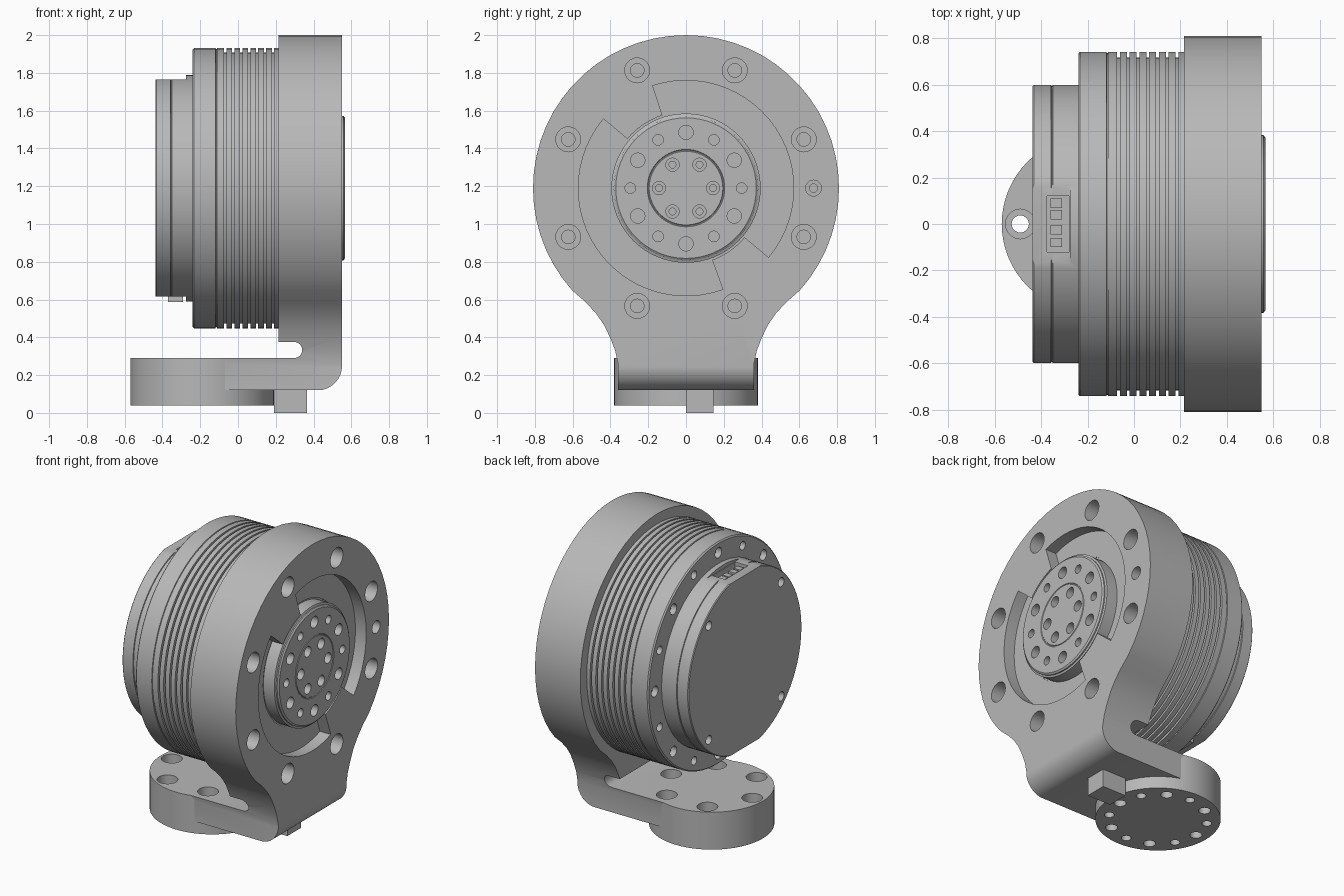
import bpy, bmesh, math
from mathutils import Vector

cube = bpy.data.objects.get("Cube")
if cube:
    bpy.data.objects.remove(cube)

grey = bpy.data.materials.new("machined grey")
grey.use_nodes = True
grey.diffuse_color = (0.48, 0.48, 0.48, 1)
grey.node_tree.nodes["Principled BSDF"].inputs["Base Color"].default_value = (0.48, 0.48, 0.48, 1)

AXIS = 1.19  # height of the motor axis
SEG = 64


def finish(name, bm):
    bmesh.ops.recalc_face_normals(bm, faces=bm.faces)
    mesh = bpy.data.meshes.new(name)
    bm.to_mesh(mesh)
    bm.free()
    mesh.materials.append(grey)
    obj = bpy.data.objects.new(name, mesh)
    bpy.context.collection.objects.link(obj)
    return obj


def add_lathe(bm, profile, centre=(0, AXIS), axis="x", seg=SEG):
    """Solid of revolution from (position along axis, radius) points."""
    rings = []
    for t, r in profile:
        ring = []
        for i in range(seg):
            a = 2 * math.pi * i / seg
            u, v = centre[0] + r * math.cos(a), centre[1] + r * math.sin(a)
            ring.append(bm.verts.new((t, u, v) if axis == "x" else (u, v, t)))
        rings.append(ring)
    for a, b in zip(rings, rings[1:]):
        for i in range(seg):
            j = (i + 1) % seg
            bm.faces.new((a[i], a[j], b[j], b[i]))
    bm.faces.new(rings[0])
    bm.faces.new(rings[-1])


def lathe(name, profile, **kw):
    bm = bmesh.new()
    add_lathe(bm, profile, **kw)
    return finish(name, bm)


def holes(name, groups, axis="x"):
    """Cutters: each group is (profile, list of centres)."""
    bm = bmesh.new()
    for profile, centres in groups:
        for c in centres:
            add_lathe(bm, profile, c, axis, 20)
    return finish(name, bm)


def prism(name, points, lo, hi, axis="x"):
    """Extrude a yz outline along x, or an xz outline along y."""
    bm = bmesh.new()
    def put(t, p):
        return bm.verts.new((t, p[0], p[1]) if axis == "x" else (p[0], t, p[1]))
    a = [put(lo, p) for p in points]
    b = [put(hi, p) for p in points]
    n = len(points)
    for i in range(n):
        j = (i + 1) % n
        bm.faces.new((a[i], a[j], b[j], b[i]))
    bm.faces.new(a)
    bm.faces.new(b)
    return finish(name, bm)


def box(name, lo, hi):
    return prism(name, [(lo[1], lo[2]), (hi[1], lo[2]), (hi[1], hi[2]), (lo[1], hi[2])], lo[0], hi[0])


def boolean(obj, cutter, op="DIFFERENCE"):
    mod = obj.modifiers.new("cut", "BOOLEAN")
    mod.object, mod.operation, mod.solver = cutter, op, "EXACT"
    bpy.context.view_layer.objects.active = obj
    bpy.ops.object.modifier_apply(modifier=mod.name)
    bpy.data.objects.remove(cutter)


def polar(radius, count, start=0, centre=(0, AXIS)):
    return [(centre[0] + radius * math.cos(math.radians(start) + 2 * math.pi * i / count),
             centre[1] + radius * math.sin(math.radians(start) + 2 * math.pi * i / count))
            for i in range(count)]


def arc(cx, cz, r, a0, a1, n):
    return [(cx + r * math.cos(math.radians(a0 + (a1 - a0) * i / n)),
             cz + r * math.sin(math.radians(a0 + (a1 - a0) * i / n))) for i in range(n + 1)]


# bracket: round head with a flared neck, trimmed to an L from the side
neck = [(0.53, 0.585), (0.475, 0.525), (0.435, 0.467), (0.4, 0.395), (0.375, 0.33), (0.36, 0.26), (0.36, 0.12)]
head = arc(0, AXIS, 0.81, 222, -42, 44)
outline = head + neck + [(-y, z) for y, z in reversed(neck)]
bracket = prism("bracket", outline, -0.19, 0.55)
side = [(0.215, 2.1), (0.6, 2.1), (0.6, 0.8), (0.551, 0.8)] + arc(0.42, 0.25, 0.131, 0, -90, 8)
side += [(-0.18, 0.119), (-0.18, 0.29)] + arc(0.297, 0.333, 0.043, -90, 90, 8) + [(0.215, 0.376)]
boolean(bracket, prism("bracket_trim", side, -1, 1, "y"), "INTERSECT")

# bracket pockets: hub opening, two sector recesses and bolt holes
boolean(bracket, lathe("hub_pocket", [(0.465, 0.405), (0.7, 0.405)]))
for a0, a1 in ((-40, 108), (140, 290)):
    sector = arc(0, AXIS, 0.57, a0, a1, 26) + arc(0, AXIS, 0.3, a1, a0, 26)
    boolean(bracket, prism("sector_recess", sector, 0.47, 0.7))
bolt = [(0.36, 0.036), (0.44, 0.036), (0.44, 0.066), (0.6, 0.066)]
pin = [(0.4, 0.022), (0.47, 0.022), (0.47, 0.042), (0.6, 0.042)]
boolean(bracket, holes("bolt_holes", [(bolt, polar(0.675, 8, 22.5)), (pin, [(0.675, AXIS)])]))

# foot: round pad with six through holes and six blind ones below
FOOT = (-0.19, 0)
foot = lathe("foot_pad", [(0.04, 0.38), (0.29, 0.38)], centre=FOOT, axis="z")
through = [(-0.1, 0.037), (0.17, 0.037), (0.17, 0.064), (0.4, 0.064)]
blind = [(-0.1, 0.03), (0.11, 0.03)]
centres = polar(0.3, 6, 0, FOOT)
boolean(bracket, holes("arm_holes", [(through, centres)], "z"))
boolean(foot, holes("foot_holes", [(through, centres), (blind, polar(0.3, 6, 30, FOOT))], "z"))
stop = box("stop_block", (0.19, 0, 0), (0.365, 0.145, 0.13))

# output hub with bolt circles
hub = lathe("output_hub", [(0.4, 0.395), (0.545, 0.395), (0.55, 0.383), (0.558, 0.383), (0.566, 0.372),
                           (0.566, 0.205), (0.562, 0.202), (0.562, 0.198), (0.566, 0.195), (0.566, 0.01)])
screw = [(0.44, 0.018), (0.51, 0.018), (0.51, 0.035), (0.6, 0.035)]
boolean(hub, holes("hub_holes", [([(0.46, 0.038), (0.6, 0.038)], polar(0.295, 6, 30)),
                                 ([(0.48, 0.028), (0.6, 0.028)], polar(0.295, 6)),
                                 (screw, polar(0.143, 6))]))

# motor housing with cooling grooves
R = 0.742
shape = [(-0.24, R - 0.008), (-0.232, R), (-0.119, R), (-0.117, R - 0.006), (-0.113, R - 0.006), (-0.111, R)]
for i in range(7):
    x = -0.073 + i * 0.042
    shape += [(x, R), (x, R - 0.025), (x + 0.012, R - 0.025), (x + 0.012, R)]
shape += [(0.26, R)]
housing = lathe("motor_housing", shape, seg=96)
boolean(housing, holes("housing_holes", [([(-0.4, 0.035), (-0.2, 0.035), (-0.2, 0.018), (-0.16, 0.018)], polar(0.672, 8)),
                                         ([(-0.4, 0.028), (-0.18, 0.028)], polar(0.672, 8, 22.5))]))

# rear cover: flats above and below, seam, screw holes, socket pocket
cover = lathe("rear_cover", [(-0.437, 0.595), (-0.432, 0.6), (-0.358, 0.6), (-0.356, 0.594),
                             (-0.352, 0.594), (-0.35, 0.6), (-0.235, 0.6)], seg=96)
for s in (1, -1):
    z0, z1 = sorted((AXIS + s * 0.575, AXIS + s * 0.8))
    boolean(cover, box("flat", (-0.6, -0.5, z0), (-0.275, 0.5, z1)))
boolean(cover, holes("cover_holes", [([(-0.6, 0.03), (-0.39, 0.03)], polar(0.54, 4, 45))]))
boolean(cover, box("socket_pocket", (-0.375, -0.12, 1.68), (-0.28, 0.12, 1.9)))

# sockets: four small blocks on top, one strip below
parts = [bracket, foot, stop, hub, housing, cover]
for i, y in enumerate((-0.1, -0.045, 0.02, 0.07)):
    parts.append(box("top_socket_%d" % (i + 1), (-0.36, y, 1.67), (-0.31, y + 0.04, 1.755)))
parts.append(box("bottom_socket", (-0.37, -0.12, 0.588), (-0.29, 0.12, 0.64)))

bpy.ops.object.select_all(action="DESELECT")
for obj in parts:
    obj.select_set(True)
bpy.context.view_layer.objects.active = bracket
bpy.ops.object.shade_smooth_by_angle(angle=math.radians(30))
